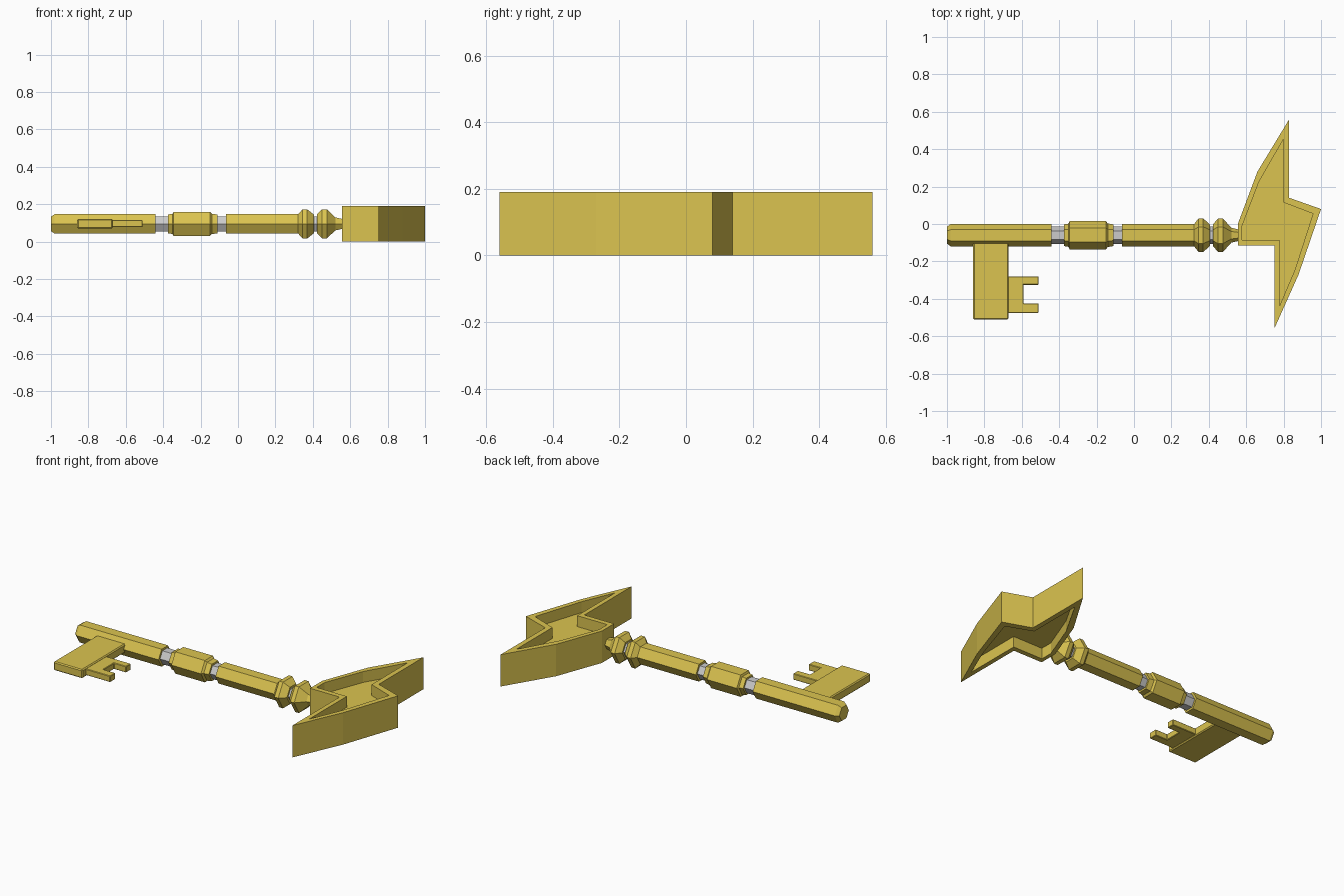
import bpy, bmesh, math

if "Cube" in bpy.data.objects:
    bpy.data.objects.remove(bpy.data.objects["Cube"])

AXIS_Y, AXIS_Z = -0.06, 0.095
gold = bpy.data.materials.new("gold")
gold.diffuse_color = (0.71, 0.55, 0.08, 1)
gold.use_nodes = True
gold.node_tree.nodes["Principled BSDF"].inputs["Base Color"].default_value = gold.diffuse_color


def finish(name, bm, mat=gold):
    bmesh.ops.recalc_face_normals(bm, faces=bm.faces)
    me = bpy.data.meshes.new(name)
    bm.to_mesh(me)
    bm.free()
    ob = bpy.data.objects.new(name, me)
    bpy.context.collection.objects.link(ob)
    if mat:
        me.materials.append(mat)
    return ob


def turned(name, profile, mat=gold, sides=6):
    """Six-sided turned part along x from (x, radius) pairs."""
    bm = bmesh.new()
    rings = []
    for x, r in profile:
        angles = [2 * math.pi * i / sides for i in range(sides)]
        rings.append([bm.verts.new((x, AXIS_Y + r * math.cos(a), AXIS_Z + r * math.sin(a)))
                      for a in angles])
    for a, b in zip(rings, rings[1:]):
        for i in range(sides):
            j = (i + 1) % sides
            bm.faces.new((a[i], a[j], b[j], b[i]))
    bm.faces.new(rings[0])
    bm.faces.new(rings[-1])
    return finish(name, bm, mat)


def plate(name, outline, z0, z1, bevel=0):
    """Flat outline extruded from z0 to z1."""
    bm = bmesh.new()
    face = bm.faces.new([bm.verts.new((x, y, z0)) for x, y in outline])
    ext = bmesh.ops.extrude_face_region(bm, geom=[face])
    for v in ext["geom"]:
        if isinstance(v, bmesh.types.BMVert):
            v.co.z = z1
    ob = finish(name, bm)
    if bevel:
        m = ob.modifiers.new("chamfer", "BEVEL")
        m.width, m.segments = bevel, 1
    return ob


# Shaft
turned("shaft_tip", [(-1.0, 0.045), (-0.98, 0.06), (-0.44, 0.06)])
turned("shaft_collar", [(-0.375, 0.058), (-0.35, 0.062), (-0.345, 0.075),
                        (-0.15, 0.075), (-0.14, 0.063), (-0.11, 0.058)])
turned("shaft_upper", [(-0.065, 0.06), (0.33, 0.06)])
turned("bead_lower", [(0.322, 0.06), (0.345, 0.09), (0.37, 0.09), (0.405, 0.058)])
turned("bead_upper", [(0.422, 0.058), (0.45, 0.09), (0.475, 0.09), (0.52, 0.04), (0.57, 0.028)])
for name, x0, x1 in (("neck_lower", -0.45, -0.36), ("neck_middle", -0.12, -0.055),
                     ("neck_upper", 0.39, 0.44)):
    turned(name, [(x0, 0.046), (x1, 0.046)], None)

# Bit and forked tooth
plate("bit", [(-0.86, -0.51), (-0.67, -0.51), (-0.67, -0.07), (-0.86, -0.07)], 0.07, 0.122, 0.006)
plate("bit_tooth", [(-0.69, -0.475), (-0.51, -0.475), (-0.51, -0.425), (-0.59, -0.425),
                    (-0.59, -0.325), (-0.51, -0.325), (-0.51, -0.28), (-0.69, -0.28)],
      0.078, 0.115, 0.003)

# Bolt-shaped bow: a rim around a recessed web
outer = [(0.555, 0.0), (0.66, 0.28), (0.83, 0.56), (0.83, 0.14), (1.0, 0.08),
         (0.88, -0.27), (0.75, -0.56), (0.75, -0.115), (0.555, -0.115)]
inner = [(0.578, -0.01), (0.668, 0.225), (0.80, 0.455), (0.80, 0.115), (0.957, 0.055),
         (0.86, -0.245), (0.777, -0.44), (0.777, -0.085), (0.578, -0.085)]
bm = bmesh.new()
loops = [[bm.verts.new((x, y, z)) for x, y in pts]
         for pts, z in ((inner, 0.065), (inner, 0), (outer, 0),
                        (outer, 0.19), (inner, 0.19), (inner, 0.125))]
for a, b in zip(loops, loops[1:]):
    for i in range(len(a)):
        j = (i + 1) % len(a)
        bm.faces.new((a[i], a[j], b[j], b[i]))
bm.faces.new(loops[0])
bm.faces.new(loops[-1])
finish("bow", bm)
